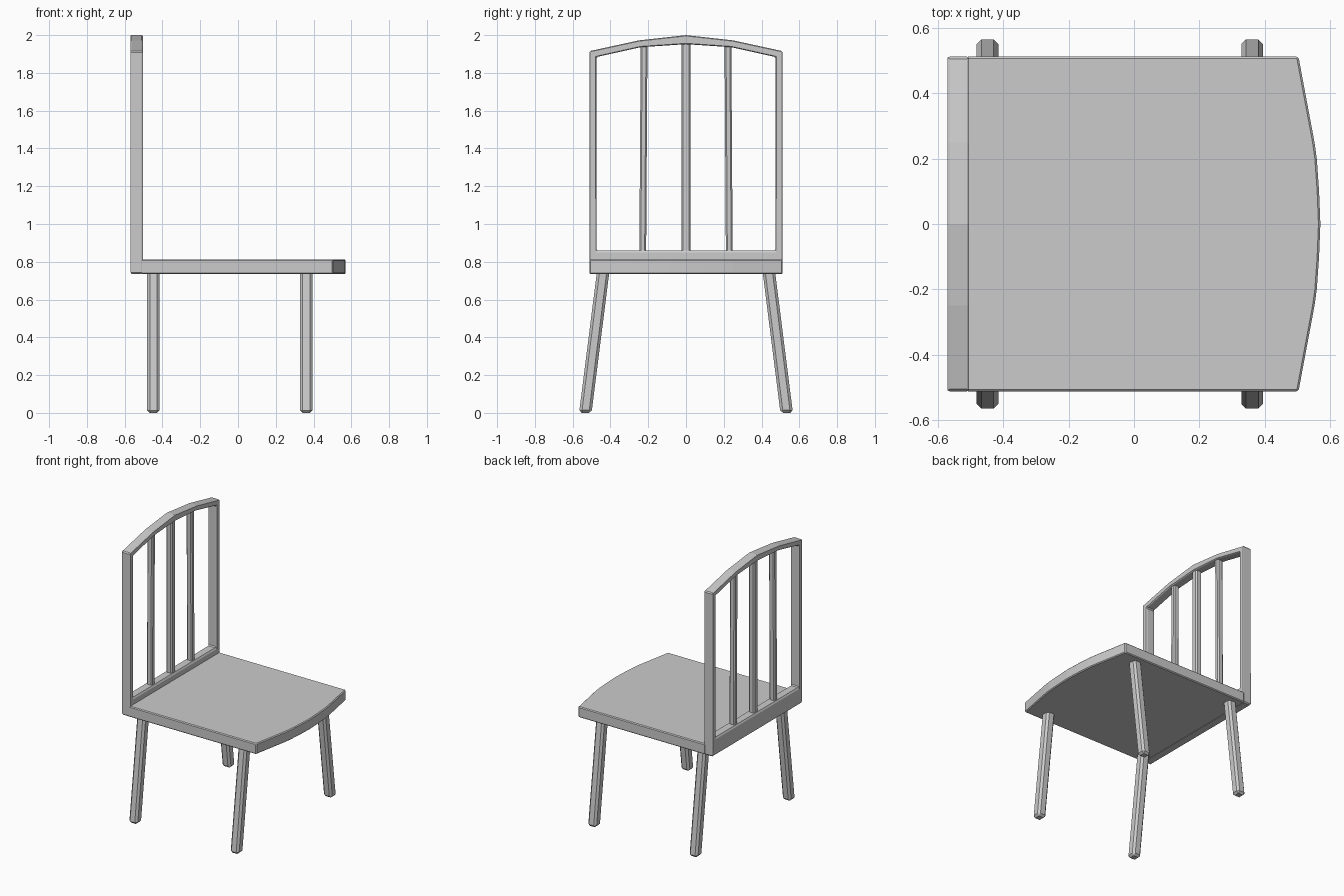
import bpy, bmesh

if "Cube" in bpy.data.objects:
    bpy.data.objects.remove(bpy.data.objects["Cube"])


def make_object(name, bm, bevel):
    bmesh.ops.recalc_face_normals(bm, faces=bm.faces)
    mesh = bpy.data.meshes.new(name)
    bm.to_mesh(mesh)
    bm.free()
    obj = bpy.data.objects.new(name, mesh)
    bpy.context.collection.objects.link(obj)
    mod = obj.modifiers.new("edge_chamfer", 'BEVEL')
    mod.width = bevel
    mod.segments = 1
    mod.limit_method = 'ANGLE'
    mod.angle_limit = 0.6
    return obj


def extrude(bm, offset):
    geom = bmesh.ops.extrude_face_region(bm, geom=bm.faces[:])["geom"]
    verts = [v for v in geom if isinstance(v, bmesh.types.BMVert)]
    bmesh.ops.translate(bm, verts=verts, vec=offset)


def bar(name, bottom, top, width_x, width_y, bevel):
    """Chamfered square bar sheared between two end centres."""
    bm = bmesh.new()
    bmesh.ops.create_cube(bm, size=1)
    for v in bm.verts:
        end = top if v.co.z > 0 else bottom
        v.co = (end[0] + v.co.x * width_x, end[1] + v.co.y * width_y, end[2])
    return make_object(name, bm, bevel)


def mirrored(half):
    """Complete a (y, value) curve running from +y to the centre."""
    return half + [(-y, v) for y, v in reversed(half[:-1])]


# Seat with a bowed leading edge
bow = mirrored([(0.512, 0.503), (0.25, 0.552), (0.2, 0.559), (0.1, 0.566), (0, 0.57)])
outline = [(-0.513, -0.512), (-0.513, 0.512)] + [(x, y) for y, x in bow]
bm = bmesh.new()
bm.faces.new([bm.verts.new((x, y, 0.735)) for x, y in outline])
extrude(bm, (0, 0, 0.077))
make_object("seat", bm, 0.006)

# Back frame: arched ring between outer and inner loops
outer = [(-0.512, 0.735), (0.512, 0.735)] + mirrored([(0.512, 1.915), (0.25, 1.972), (0, 2.0)])
inner = [(-0.474, 0.86), (0.474, 0.86)] + mirrored([(0.474, 1.884), (0.24, 1.936), (0, 1.952)])
bm = bmesh.new()
a = [bm.verts.new((-0.57, y, z)) for y, z in outer]
b = [bm.verts.new((-0.57, y, z)) for y, z in inner]
for i in range(len(a)):
    j = (i + 1) % len(a)
    bm.faces.new((a[i], a[j], b[j], b[i]))
extrude(bm, (0.066, 0, 0))
make_object("back_frame", bm, 0.007)

# Spindles, the outer pair leaning very slightly
bar("middle_spindle", (-0.537, 0, 0.85), (-0.537, 0, 1.965), 0.046, 0.046, 0.008)
for side, s in (("left", -1), ("right", 1)):
    bar(side + "_spindle", (-0.537, s * 0.229, 0.85), (-0.537, s * 0.222, 1.95),
        0.044, 0.036, 0.008)

# Splayed chamfered legs
for end, x in (("rear", -0.448), ("front", 0.361)):
    for side, s in (("left", -1), ("right", 1)):
        bar(f"{end}_{side}_leg", (x, s * 0.533, 0), (x, s * 0.437, 0.76),
            0.066, 0.066, 0.014)
